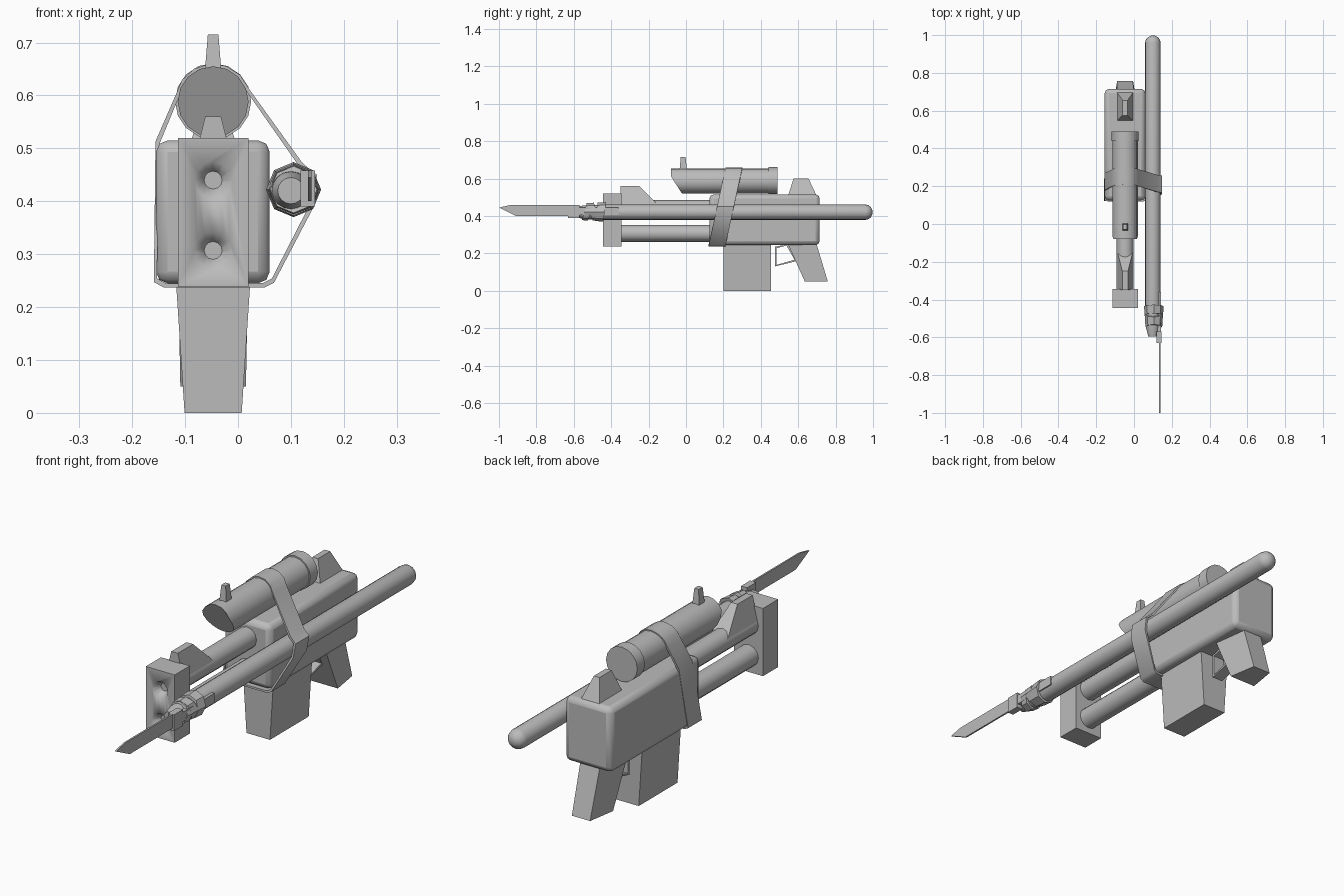
import bpy, bmesh, math
from mathutils import Vector

cube = bpy.data.objects.get("Cube")
if cube:
    bpy.data.objects.remove(cube, do_unlink=True)

steel = bpy.data.materials.new("plain grey")
steel.use_nodes = True
GREY = (0.5, 0.5, 0.5, 1)
steel.diffuse_color = GREY
steel.node_tree.nodes["Principled BSDF"].inputs["Base Color"].default_value = GREY

CX = -0.047          # centre plane of the gun
SX, SZ = 0.1, 0.42   # axis of the pole


def finish(name, bm, angle=40, bevel=0):
    bmesh.ops.recalc_face_normals(bm, faces=bm.faces)
    mesh = bpy.data.meshes.new(name)
    bm.to_mesh(mesh)
    bm.free()
    obj = bpy.data.objects.new(name, mesh)
    bpy.context.collection.objects.link(obj)
    mesh.materials.append(steel)
    if bevel:
        mod = obj.modifiers.new("soft edges", "BEVEL")
        mod.width, mod.segments = bevel, 2
    bpy.ops.object.select_all(action="DESELECT")
    obj.select_set(True)
    bpy.context.view_layer.objects.active = obj
    bpy.ops.object.shade_smooth_by_angle(angle=math.radians(angle))
    return obj


def loft(name, rings, closed=False, **style):
    """Skin a row of matching rings, capping the ends unless it closes on itself."""
    bm = bmesh.new()
    rows = [[bm.verts.new(p) for p in ring] for ring in rings]
    pairs = list(zip(rows, rows[1:]))
    if closed:
        pairs.append((rows[-1], rows[0]))
    for a, b in pairs:
        n = len(a)
        for i in range(n):
            j = (i + 1) % n
            bm.faces.new((a[i], a[j], b[j], b[i]))
    if not closed:
        bm.faces.new(rows[0])
        bm.faces.new(rows[-1])
    return finish(name, bm, **style)


def slab(z, half_front, half_back, y0, y1, cx=CX):
    return [(cx - half_front, y0, z), (cx + half_front, y0, z),
            (cx + half_back, y1, z), (cx - half_back, y1, z)]


def box(name, x0, x1, y0, y1, z0, z1, **style):
    cx, h = (x0 + x1) / 2, (x1 - x0) / 2
    return loft(name, [slab(z, h, h, y0, y1, cx) for z in (z0, z1)], **style)


def circle(x, y, z, r, n=16):
    return [(x + r * math.cos(math.tau * i / n), y, z + r * math.sin(math.tau * i / n))
            for i in range(n)]


def tube(name, x, z, stations, n=16, **style):
    return loft(name, [circle(x, y, z, r, n) for y, r in stations], **style)


# Receiver
box("receiver", CX - 0.108, CX + 0.107, 0.125, 0.715, 0.245, 0.515, bevel=0.022)

# Magazine and grip
loft("magazine", [slab(0, 0.054, 0.054, 0.2, 0.455),
                  slab(0.26, 0.071, 0.071, 0.2, 0.455)], angle=20)
loft("grip", [slab(0.05, 0.062, 0.042, 0.635, 0.758),
              slab(0.26, 0.066, 0.045, 0.54, 0.695)], angle=20)

# Trigger guard, a thin flat frame
guard = []
for y, z, dy, dz in ((0.475, 0.235, 1, -1), (0.475, 0.13, 1, 1),
                     (0.588, 0.158, -1, 1), (0.545, 0.25, -1, -1)):
    t = 0.008
    guard.append([(CX - 0.025, y, z), (CX + 0.025, y, z),
                  (CX + 0.025, y + dy * t, z + dz * t), (CX - 0.025, y + dy * t, z + dz * t)])
loft("trigger_guard", guard, closed=True, angle=20)

# Sights
loft("rear_sight", [slab(0.505, 0.045, 0.045, 0.545, 0.70),
                    slab(0.6, 0.013, 0.013, 0.575, 0.655)], angle=20)
loft("front_sight", [slab(0.46, 0.04, 0.04, -0.35, -0.15),
                     slab(0.56, 0.015, 0.015, -0.35, -0.25)], angle=20)

# Twin barrels and muzzle block with two dished bores
for name, z in (("upper_barrel", 0.44), ("lower_barrel", 0.307)):
    tube(name, CX, z, ((-0.36, 0.045), (0.15, 0.045)), n=12)
muzzle = box("muzzle_block", CX - 0.066, CX + 0.067, -0.445, -0.345, 0.238, 0.52)
for name, z in (("upper_bore_cutter", 0.44), ("lower_bore_cutter", 0.307)):
    cutter = tube(name, CX, z, ((-0.465, 0.047), (-0.415, 0.017)), n=12)
    cutter.hide_render = True
    cutter.hide_set(True)
    mod = muzzle.modifiers.new("bore", "BOOLEAN")
    mod.operation, mod.object, mod.solver = "DIFFERENCE", cutter, "EXACT"

# Scope: tube with a slanted front, eyepiece and knob
front = [(x, -0.08 + max(0, 0.61 - z) * 0.65, z) for x, y, z in circle(CX, 0, 0.588, 0.067)]
loft("scope_tube", [front, circle(CX, 0.46, 0.588, 0.067)])
tube("eyepiece", CX, 0.589, ((0.44, 0.072), (0.49, 0.072)))
loft("scope_knob", [slab(0.64, 0.016, 0.016, -0.035, 0.005),
                    slab(0.715, 0.01, 0.01, -0.028, -0.002)], angle=20)

# Pole with a rounded butt
butt = [(0.96 + 0.038 * math.sin(a), 0.041 * math.cos(a))
        for a in (math.radians(d) for d in (0, 25, 50, 75))]
tube("pole", SX, SZ, [(-0.595, 0.025), (-0.55, 0.036), (-0.45, 0.041)] + butt)

# Lashings around the pole and knife handle
def lashing(name, y0, y1, r, tilt):
    rings = []
    for y, k in ((y0, 0.94), (y1, 1)):
        rings.append([(x, yy + (z - SZ) * tilt, z)
                      for x, yy, z in circle(SX + 0.005, y, SZ + 0.002, r * k, 8)])
    loft(name, rings)

lashing("lashing_front", -0.545, -0.51, 0.047, 0.3)
lashing("lashing_middle", -0.515, -0.475, 0.049, -0.35)
lashing("lashing_back", -0.48, -0.435, 0.052, 0.15)

# Knife: handle, guard and thin pointed blade
box("knife_handle", 0.125, 0.144, -0.6, -0.36, 0.405, 0.445)
box("knife_guard", 0.118, 0.146, -0.63, -0.57, 0.39, 0.458)
outline = ((-0.6, 0.4), (-0.91, 0.4), (-1.0, 0.445), (-0.94, 0.458), (-0.6, 0.458))
loft("knife_blade", [[(x, y, z) for y, z in outline] for x in (0.132, 0.139)])

# Strap looping over the scope, around the receiver and the pole
arc = [(CX + 0.072 * math.cos(math.radians(a)), 0.588 + 0.072 * math.sin(math.radians(a)))
       for a in range(20, 171, 25)]
path = arc + [(-0.156, 0.513), (-0.159, 0.247), (-0.14, 0.237), (0.05, 0.237),
              (0.068, 0.246), (0.146, 0.395), (0.149, 0.45), (0.122, 0.472)]
mid = Vector((CX + 0.03, 0.42))
rings = []
for p in path:
    p = Vector(p)
    inner = p - (p - mid).normalized() * 0.009
    y = 0.165 + (p.y - 0.235) * 0.214
    rings.append([(q.x, y + s * 0.045, q.y) for q, s in ((p, -1), (p, 1), (inner, 1), (inner, -1))])
loft("strap", rings, closed=True)
